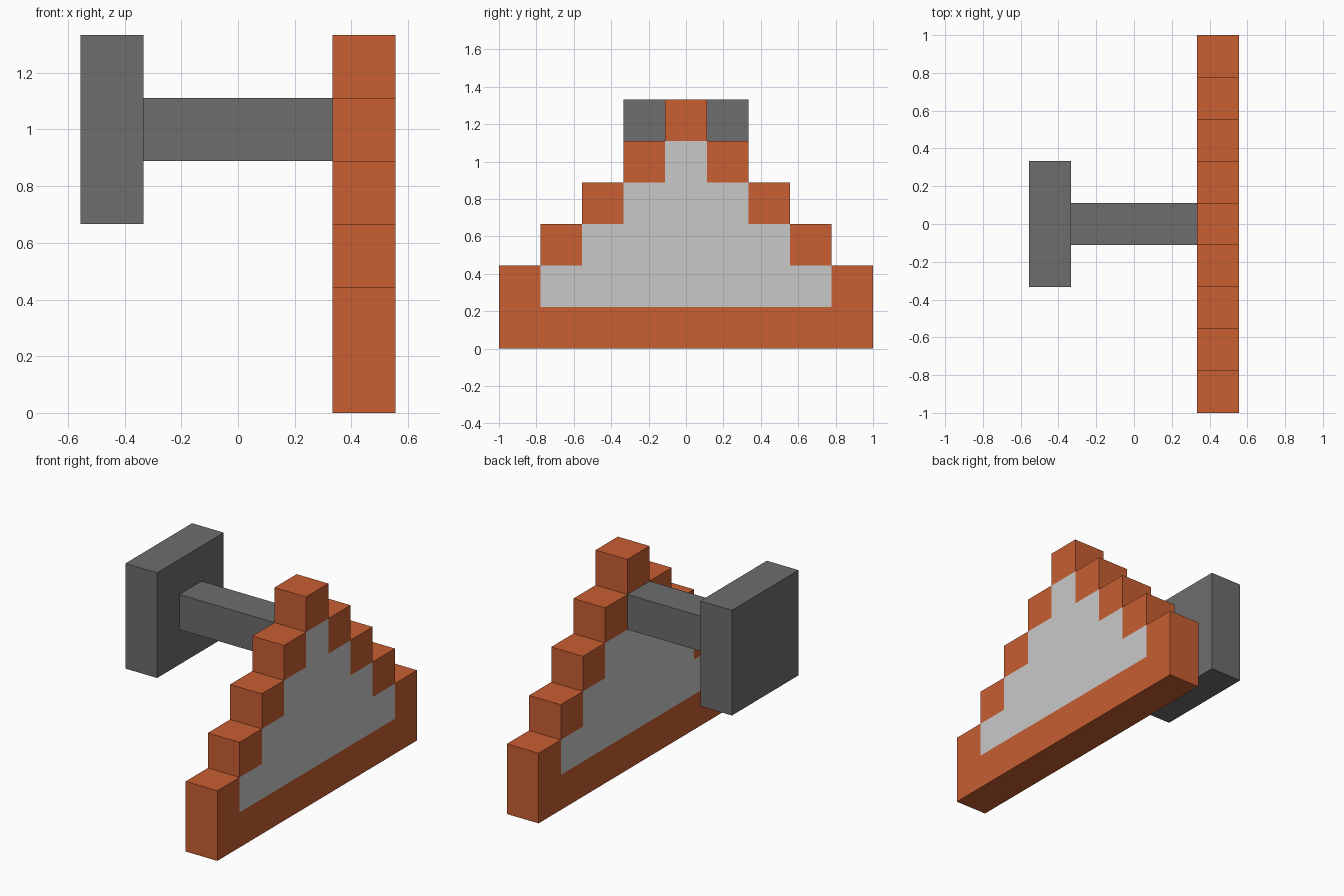
import bpy, bmesh
from mathutils import Vector

if "Cube" in bpy.data.objects:
    bpy.data.objects.remove(bpy.data.objects["Cube"])

U = 2 / 9  # one block


def material(name, rgb):
    m = bpy.data.materials.new(name)
    m.diffuse_color = (*rgb, 1)
    m.use_nodes = True
    m.node_tree.nodes["Principled BSDF"].inputs["Base Color"].default_value = m.diffuse_color
    return m


orange = material("orange", (0.578, 0.112, 0.032))
light_grey = material("light grey", (0.584, 0.584, 0.584))
dark_grey = material("dark grey", (0.153, 0.153, 0.153))


def add_object(name, bm, *mats):
    mesh = bpy.data.meshes.new(name)
    bmesh.ops.recalc_face_normals(bm, faces=bm.faces)
    bm.to_mesh(mesh)
    bm.free()
    for m in mats:
        mesh.materials.append(m)
    bpy.context.collection.objects.link(bpy.data.objects.new(name, mesh))


def box(name, lo, hi, mat):
    bm = bmesh.new()
    bmesh.ops.create_cube(bm, size=1)
    for v in bm.verts:
        v.co = [(lo[i] if v.co[i] < 0 else hi[i]) * U for i in range(3)]
    add_object(name, bm, mat)


# Stepped triangular board: one quad per block, extruded one block thick
half_widths = [4, 4, 3, 2, 1, 0]
bm = bmesh.new()
for row, half in enumerate(half_widths):
    for col in range(-half, half + 1):
        corners = [(-.5, 0), (.5, 0), (.5, 1), (-.5, 1)]
        bm.faces.new([bm.verts.new((1.5 * U, (col + a) * U, (row + b) * U))
                      for a, b in corners])
bmesh.ops.remove_doubles(bm, verts=bm.verts, dist=1e-4)
ext = bmesh.ops.extrude_face_region(bm, geom=bm.faces[:], use_keep_orig=True)
moved = [g for g in ext["geom"] if isinstance(g, bmesh.types.BMVert)]
bmesh.ops.translate(bm, verts=moved, vec=Vector((U, 0, 0)))

# Light centre panel on both broad sides, inside the one-block border
bm.normal_update()
for f in bm.faces:
    c = f.calc_center_median() / U
    row = min(int(c.z), 5)
    if abs(f.normal.x) > 0.9 and row >= 1 and abs(c.y) < half_widths[row] - 0.5:
        f.material_index = 1
add_object("sign_board", bm, orange, light_grey)

# Arm and mounting plate
box("arm", (-1.5, -.5, 4), (1.5, .5, 5), dark_grey)
box("mounting_plate", (-2.5, -1.5, 3), (-1.5, 1.5, 6), dark_grey)
